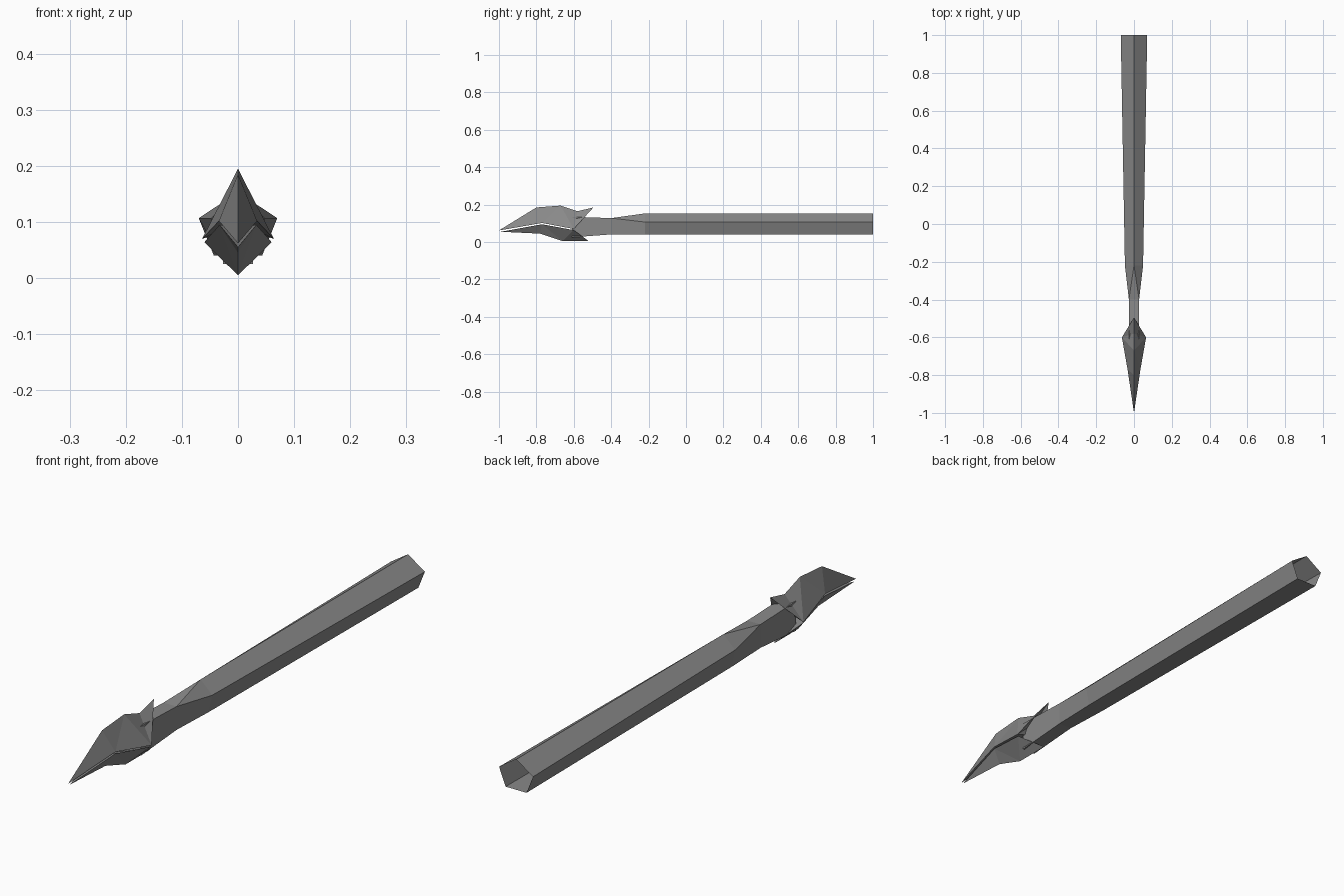
import bpy, bmesh

if "Cube" in bpy.data.objects:
    bpy.data.objects.remove(bpy.data.objects["Cube"])

grey = bpy.data.materials.new("dark_grey")
grey.diffuse_color = (0.25, 0.25, 0.25, 1)
grey.use_nodes = True
grey.node_tree.nodes["Principled BSDF"].inputs["Base Color"].default_value = grey.diffuse_color


def make_part(name, points, faces, mirrored=False):
    """Flat-shaded mesh; mirrored parts give only the x >= 0 half."""
    mesh = bpy.data.meshes.new(name)
    mesh.from_pydata(points, [], faces)
    bm = bmesh.new()
    bm.from_mesh(mesh)
    if mirrored:
        half = bm.verts[:] + bm.edges[:] + bm.faces[:]
        copy = bmesh.ops.duplicate(bm, geom=half)["geom"]
        for v in copy:
            if isinstance(v, bmesh.types.BMVert):
                v.co.x *= -1
        bmesh.ops.remove_doubles(bm, verts=bm.verts[:], dist=0.0005)
    bmesh.ops.recalc_face_normals(bm, faces=bm.faces[:])
    bm.to_mesh(mesh)
    bm.free()
    mesh.materials.append(grey)
    ob = bpy.data.objects.new(name, mesh)
    bpy.context.collection.objects.link(ob)
    return ob


# Shaft: open five-sided tube whose ridge ends in a flat-topped neck.
# Sections: y, side x, side z, bottom x, bottom z
sections = [(1.0, 0.07, 0.107, 0.043, 0.04),
            (-0.22, 0.048, 0.107, 0.033, 0.04),
            (-0.40, 0.027, 0.128, 0.027, 0.041),
            (-0.61, 0.027, 0.135, 0.027, 0.025)]
points = []
for y, sx, sz, bx, bz in sections:
    points += [(-sx, y, sz), (-bx, y, bz), (bx, y, bz), (sx, y, sz)]
points += [(0, 1.0, 0.153), (0, -0.22, 0.153)]
faces = []
for s in range(3):
    for k in range(3):
        a = s * 4 + k
        faces.append((a, a + 1, a + 5, a + 4))
faces += [(0, 4, 17, 16), (3, 16, 17, 7),        # ridge sides
          (4, 8, 17), (7, 17, 11), (8, 11, 17),  # ridge run-out
          (8, 12, 15, 11), (12, 13, 14, 15)]     # neck top and end
make_part("shaft", points, faces)

# Upper head: peaked ridge, cheeks, swept-back crest and mouth roof
upper = [(0, -1.0, 0.062), (0, -0.80, 0.185), (0, -0.67, 0.195),
         (0, -0.58, 0.165), (0, -0.495, 0.185),
         (0.034, -0.77, 0.102), (0.064, -0.60, 0.07),
         (0, -0.58, 0.13), (0, -0.77, 0.102), (0, -0.60, 0.09)]
make_part("upper_head", upper,
          [(0, 5, 1), (1, 5, 2), (5, 6, 2), (2, 6, 3), (3, 6, 4),
           (4, 6, 7), (7, 6, 9), (0, 8, 5), (8, 9, 6, 5)], True)

# Lower jaw: keeled wedge with a point at the rear
jaw = [(0, -0.99, 0.055), (0, -0.78, 0.045), (0, -0.66, 0.005),
       (0, -0.52, 0.005), (0.033, -0.77, 0.095),
       (0.06, -0.60, 0.064), (0, -0.60, 0.035), (0, -0.77, 0.09)]
make_part("lower_jaw", jaw,
          [(0, 1, 4), (1, 2, 4), (4, 2, 5), (2, 3, 5), (3, 6, 5),
           (0, 4, 7), (4, 5, 6, 7)], True)
